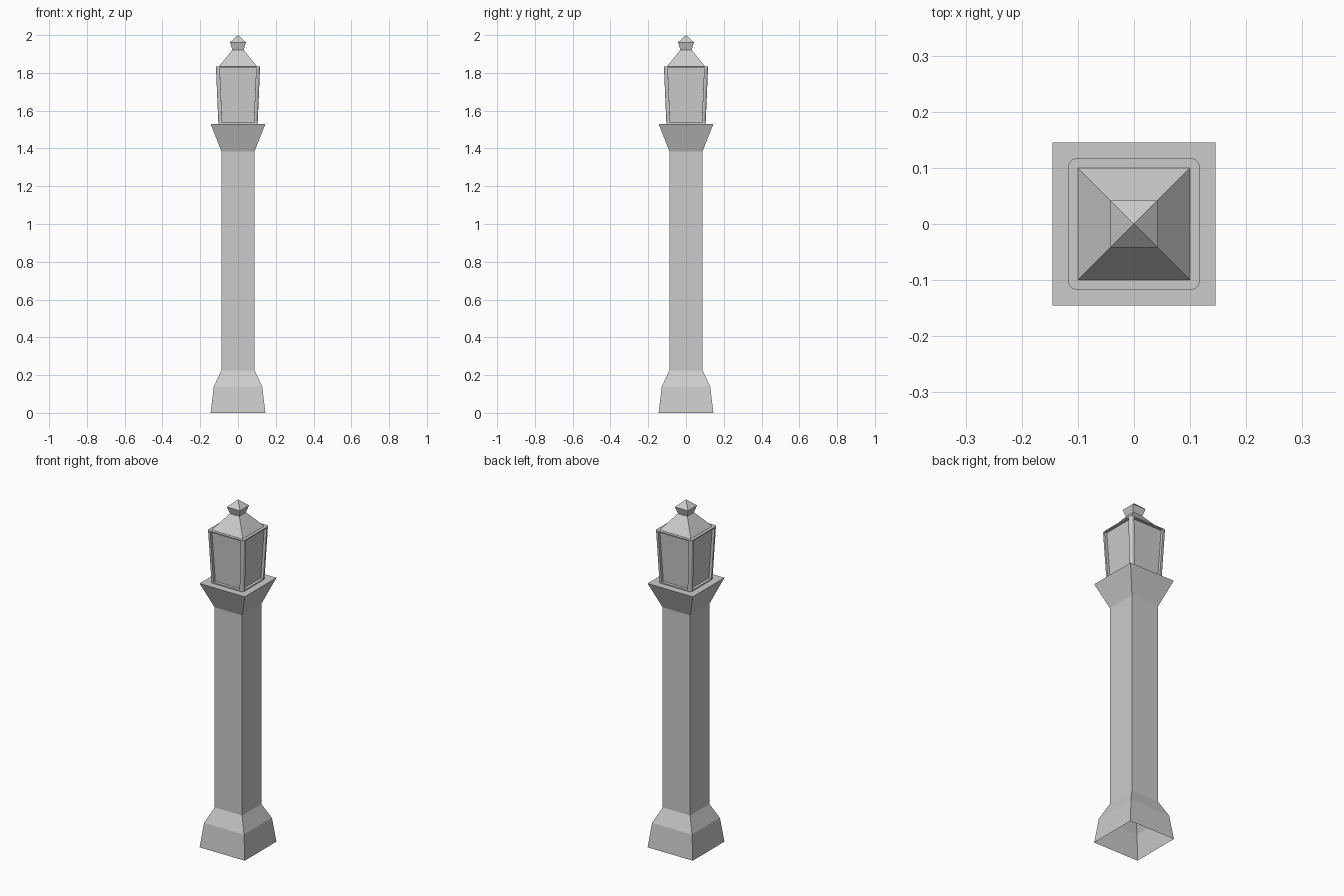
import bpy
import bmesh

# Remove the default cube only
if "Cube" in bpy.data.objects:
    bpy.data.objects.remove(bpy.data.objects["Cube"], do_unlink=True)

# Single stone-grey finish
grey = bpy.data.materials.new("plain_grey")
grey.use_nodes = True
grey.diffuse_color = (0.6, 0.6, 0.6, 1)
shader = grey.node_tree.nodes["Principled BSDF"]
shader.inputs["Base Color"].default_value = (0.6, 0.6, 0.6, 1)
shader.inputs["Roughness"].default_value = 0.8


def square_loft(profile, cap_bottom=True):
    """Stack square rings given as (half width, height); zero width makes a point."""
    bm = bmesh.new()
    rings = []
    for r, z in profile:
        if r == 0:
            rings.append([bm.verts.new((0, 0, z))])
        else:
            rings.append([bm.verts.new((x * r, y * r, z))
                          for x, y in ((-1, -1), (1, -1), (1, 1), (-1, 1))])
    for low, high in zip(rings, rings[1:]):
        for i in range(4):
            j = (i + 1) % 4
            if len(high) == 1:
                bm.faces.new((low[i], low[j], high[0]))
            else:
                bm.faces.new((low[i], low[j], high[j], high[i]))
    if cap_bottom:
        bm.faces.new(rings[0][::-1])
    if len(rings[-1]) == 4:
        bm.faces.new(rings[-1])
    bm.normal_update()
    return bm


def add_object(name, bm):
    mesh = bpy.data.meshes.new(name)
    bm.to_mesh(mesh)
    bm.free()
    mesh.materials.append(grey)
    obj = bpy.data.objects.new(name, mesh)
    bpy.context.collection.objects.link(obj)
    return obj


# Pillar: flared foot, straight shaft and flared capital, open underneath
add_object("pillar", square_loft(
    [(0.145, 0), (0.128, 0.14), (0.088, 0.225), (0.088, 1.385), (0.145, 1.53)],
    cap_bottom=False))

# Lantern: tapered box with rounded corners and a recessed pane on each side
lantern = square_loft([(0.104, 1.53), (0.117, 1.835)])
corners = [e for e in lantern.edges
           if abs(e.verts[0].co.z - e.verts[1].co.z) > 0.1]
bmesh.ops.bevel(lantern, geom=corners, offset=0.014, segments=3,
                profile=0.5, affect='EDGES')
lantern.normal_update()
sides = [f for f in lantern.faces
         if abs(f.normal.z) < 0.5 and f.calc_area() > 0.02]
bmesh.ops.inset_individual(lantern, faces=sides, thickness=0.009)
bmesh.ops.inset_individual(lantern, faces=sides, thickness=0, depth=-0.016)
add_object("lantern_frame", lantern)

# Roof and finial
add_object("lantern_roof", square_loft([(0.1, 1.835), (0.03, 1.922)]))
add_object("finial", square_loft([(0.03, 1.922), (0.042, 1.962), (0, 2.0)]))
